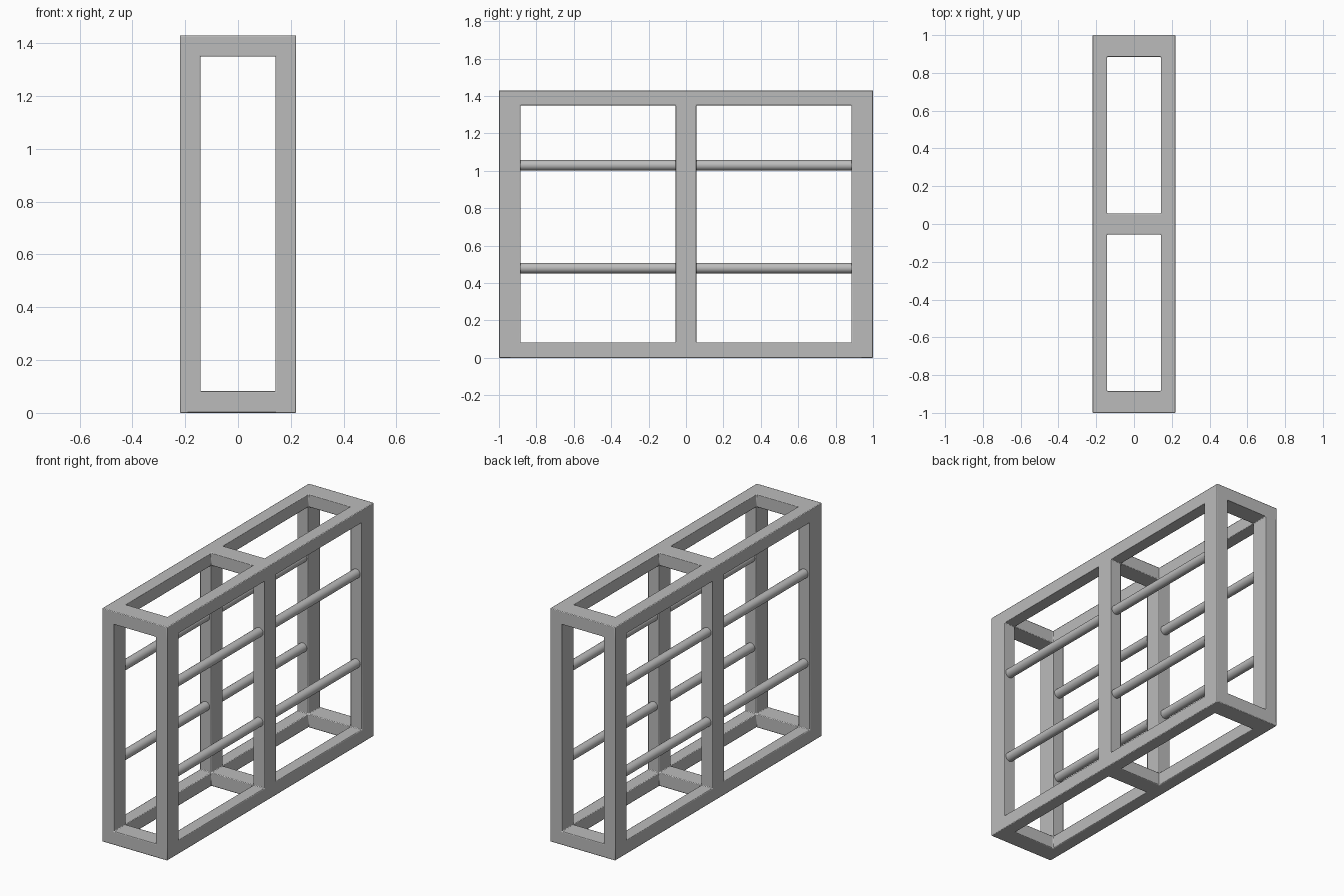
import bpy
import bmesh
from math import pi, radians
from mathutils import Matrix
from itertools import product

cube = bpy.data.objects.get("Cube")
if cube:
    bpy.data.objects.remove(cube, do_unlink=True)

grey = bpy.data.materials.new("plain grey")
grey.use_nodes = True
color = (0.5, 0.5, 0.5, 1)
grey.diffuse_color = color
grey.node_tree.nodes["Principled BSDF"].inputs["Base Color"].default_value = color


def make_object(name, bm):
    mesh = bpy.data.meshes.new(name)
    bm.to_mesh(mesh)
    bm.free()
    mesh.materials.append(grey)
    obj = bpy.data.objects.new(name, mesh)
    bpy.context.collection.objects.link(obj)
    bpy.ops.object.select_all(action="DESELECT")
    obj.select_set(True)
    bpy.context.view_layer.objects.active = obj
    bpy.ops.object.shade_smooth_by_angle(angle=radians(35))
    return obj


# Grid lines along each axis: even intervals are bars, odd ones are openings
lines = (
    (-0.22, -0.142, 0.142, 0.22),
    (-1.0, -0.885, -0.055, 0.055, 0.885, 1.0),
    (0.0, 0.082, 1.35, 1.43),
)


def solid(cell):
    inside = all(0 <= c < len(l) - 1 for c, l in zip(cell, lines))
    return inside and sum(c % 2 for c in cell) <= 1


# Welded frame: posts, rails and cross bars as one continuous skin
bm = bmesh.new()
corners = {}


def corner(index):
    if index not in corners:
        corners[index] = bm.verts.new([l[i] for l, i in zip(lines, index)])
    return corners[index]


for cell in product(*(range(len(l) - 1) for l in lines)):
    if not solid(cell):
        continue
    for axis, side in product(range(3), (0, 1)):
        neighbour = list(cell)
        neighbour[axis] += 2 * side - 1
        if solid(neighbour):
            continue
        ring = []
        for u, v in ((0, 0), (1, 0), (1, 1), (0, 1)):
            index = list(cell)
            index[axis] += side
            index[(axis + 1) % 3] += u
            index[(axis + 2) % 3] += v
            ring.append(corner(tuple(index)))
        bm.faces.new(ring if side else ring[::-1])

frame = make_object("frame", bm)
bevel = frame.modifiers.new("soft edges", "BEVEL")
bevel.width = 0.004
bevel.segments = 2
bevel.limit_method = "ANGLE"

# Round rods between the posts, two heights on each side of each bay
for (side, x), (bay, y), (level, z) in product(
    (("left", 0.181), ("right", -0.181)),
    (("front", -0.47), ("back", 0.47)),
    (("lower", 0.48), ("upper", 1.03)),
):
    bm = bmesh.new()
    bmesh.ops.create_cone(
        bm, cap_ends=True, segments=24, radius1=0.028, radius2=0.028, depth=0.85,
        matrix=Matrix.Translation((x, y, z)) @ Matrix.Rotation(pi / 2, 4, "X"),
    )
    make_object(f"{level}_{bay}_{side}_rod", bm)
